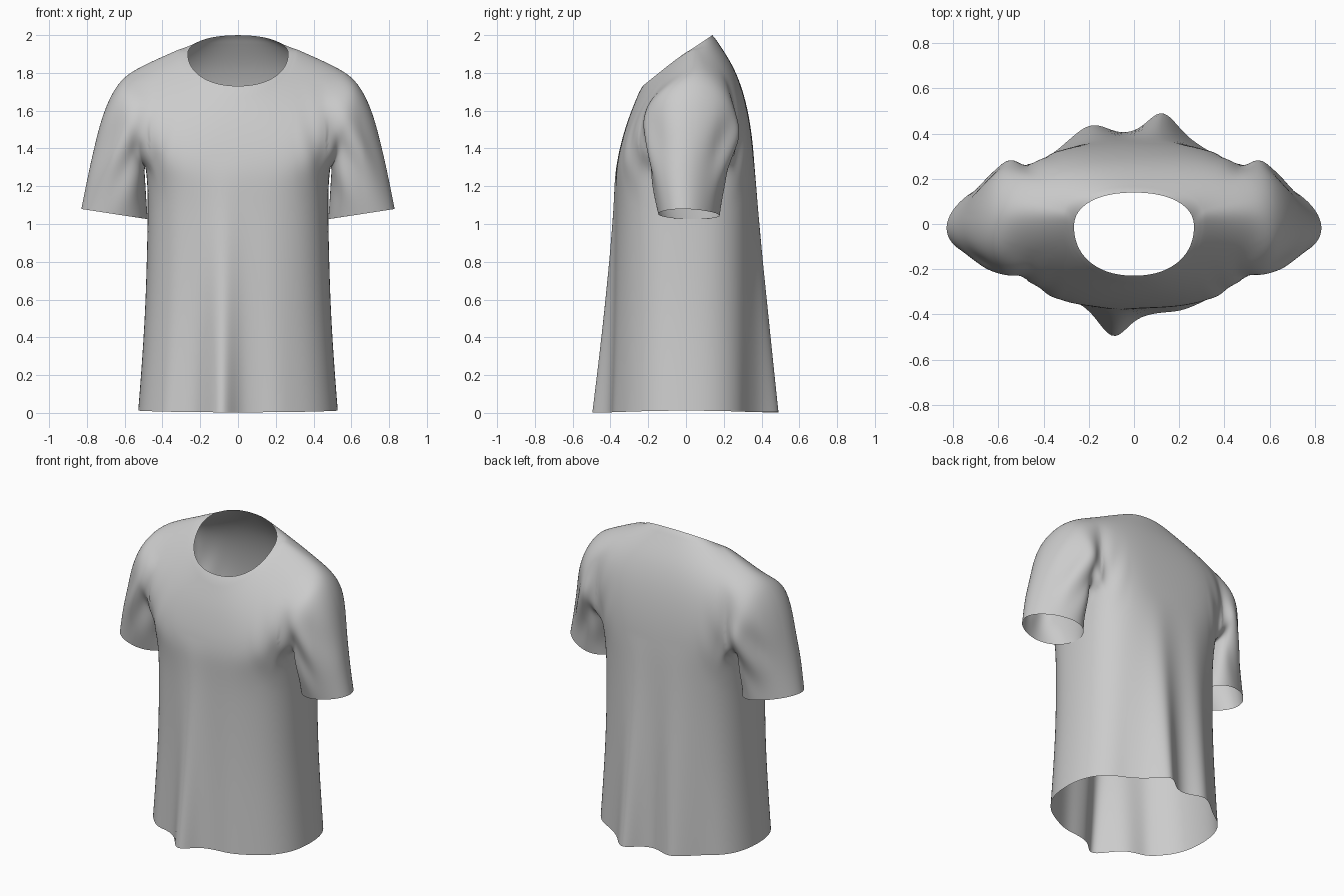
import bpy, bmesh
from math import sin, cos, pi, exp, radians, tanh

if "Cube" in bpy.data.objects:
    bpy.data.objects.remove(bpy.data.objects["Cube"])

# Torso rings, neck to hem: half width, front y, side y, back y, front z, side z, back z, roundness, slope power
RINGS = [
    (.267, -.230, -.01, .140, 1.73, 1.902, 2.00, 2.2, 1.05),
    (.287, -.245, .010, .158, 1.705, 1.915, 1.98, 2.2, 1.1),
    (.307, -.257, .025, .174, 1.68, 1.921, 1.955, 2.2, 1.15),
    (.320, -.265, .030, .188, 1.66, 1.922, 1.935, 2.25, 1.2),
    (.42, -.310, .035, .255, 1.55, 1.885, 1.83, 2.5, 1.3),
    (.53, -.345, .04, .305, 1.43, 1.840, 1.70, 2.8, 1.45),
    (.545, -.365, .04, .337, 1.34, 1.70, 1.56, 3.0, 1.6),
    (.53, -.374, .03, .356, 1.26, 1.53, 1.42, 3.0, 1.8),
    (.492, -.374, .02, .366, 1.18, 1.33, 1.28, 2.9, 2),
    (.478, -.372, .01, .371, 1.06, 1.18, 1.14, 2.7, 2),
    (.482, -.374, .00, .378, .85, .92, .90, 2.5, 2),
    (.492, -.378, .00, .388, .55, .56, .56, 2.4, 2),
    (.512, -.384, .00, .394, .25, .25, .25, 2.4, 2),
    (.531, -.390, .00, .398, .003, .012, .003, 2.4, 2),
]
TOP, BOTTOM, SIDE, HALF = 5, 8, 8, 3      # armhole patch in the torso grid
# Sleeve rings: top x, top z, underside x, underside z, front y, back y, narrowing of the outer side
SLEEVE = [
    (.622, 1.775, .495, 1.29, -.215, .298, .1),
    (.700, 1.64, .490, 1.23, -.205, .285, .2),
    (.755, 1.45, .485, 1.16, -.188, .260, .25),
    (.797, 1.26, .480, 1.09, -.165, .235, .3),
    (.833, 1.08, .474, 1.025, -.135, .218, .3),
]


def spow(v, e):
    return 0.0 if abs(v) < 1e-6 else abs(v) ** e * (1 if v > 0 else -1)


def ring_point(ring, i):
    w, yf, ys, yb, zf, zs, zb, n, p = ring
    t = radians(-90 + 11.25 * i)
    c, s = spow(cos(t), 2 / n), spow(sin(t), 2 / n)
    y = ys + (s * (yb - ys) if s > 0 else s * (ys - yf))
    z = zs + ((zb if s > 0 else zf) - zs) * abs(s) ** p
    return (w * c, y, z)


# Half of the torso, with the armhole left open
bm = bmesh.new()
grid = [[bm.verts.new(ring_point(r, i)) for i in range(17)] for r in RINGS]
for r in range(len(RINGS) - 1):
    for i in range(16):
        if TOP <= r < BOTTOM and SIDE - HALF <= i < SIDE + HALF:
            continue
        bm.faces.new((grid[r][i], grid[r][i + 1], grid[r + 1][i + 1], grid[r + 1][i]))

# Sleeve grown from the armhole edge
lo, hi = SIDE - HALF, SIDE + HALF
loop = [(TOP, i) for i in range(SIDE, hi + 1)]
loop += [(r, hi) for r in range(TOP + 1, BOTTOM)]
loop += [(BOTTOM, i) for i in range(hi, lo - 1, -1)]
loop += [(r, lo) for r in range(BOTTOM - 1, TOP, -1)]
loop += [(TOP, i) for i in range(lo, SIDE)]
prev = [grid[r][i] for r, i in loop]
n = len(prev)
for tx, tz, ux, uz, yf, yb, taper in SLEEVE:
    cur = []
    for j in range(n):
        a = 2 * pi * j / n
        k = (1 + cos(a)) / 2
        y = (yf + yb) / 2 + sin(a) * (1.06 - taper * k) * (yb - yf) / 2 - .2 * taper * k
        cur.append(bm.verts.new((ux + (tx - ux) * k, y, uz + (tz - uz) * k)))
    for j in range(n):
        m = (j + 1) % n
        bm.faces.new((prev[j], prev[m], cur[m], cur[j]))
    prev = cur
bmesh.ops.recalc_face_normals(bm, faces=bm.faces)
mesh = bpy.data.meshes.new("shirt")
bm.to_mesh(mesh)
bm.free()
shirt = bpy.data.objects.new("shirt", mesh)
bpy.context.collection.objects.link(shirt)
bpy.context.view_layer.objects.active = shirt
shirt.select_set(True)

# Mirror and smooth the cage
mir = shirt.modifiers.new("mirror", 'MIRROR')
mir.merge_threshold = .0005
sub = shirt.modifiers.new("smooth", 'SUBSURF')
sub.levels = sub.render_levels = 3
for name in ("mirror", "smooth"):
    bpy.ops.object.modifier_apply(modifier=name)


def bump(x, centre, width):
    return exp(-((x - centre) / width) ** 2)


# Hanging folds: centre x, width, depth
FRONT = [(-.09, .085, .11), (.04, .08, .012), (.20, .09, .012), (-.38, .05, .008), (-.26, .07, -.012)]
BACK = [(.125, .09, .10), (-.19, .10, .055), (.0, .05, .003), (.34, .07, -.012), (-.37, .07, -.01)]

bm = bmesh.new()
bm.from_mesh(shirt.data)
bm.normal_update()
moves = []
for v in bm.verts:
    x, y, z = v.co
    ax = abs(x)
    dy = d = 0
    on_sleeve = ax > .5 and z > 1.0
    if z < 1.35 and not on_sleeve:
        # Body folds spread towards the hem
        g = ((1.35 - z) / 1.35) ** 1.25
        face = min(1, abs(y) / .25)
        for c, w, a in (BACK if y > 0 else FRONT):
            dy += a * bump(x, c * (.85 + .15 * g), w) * g * face * (1 if y > 0 else -1)
    if ax > .47 and 1.03 < z < 1.75:
        # Sleeve creases run diagonally out of the armpit and fade on the outer side
        f = bump(z, 1.38, .2) * min(1, (ax - .47) / .06) * max(0, min(1, (.78 - ax) / .12))
        f *= min(1, abs(y - .04) / .12)
        d = .010 * f * sin(34 * (ax - .5) + 17 * (z - 1.3) + (2 if x > 0 else 2.6) + .8 * tanh((y - .04) / .05))
    elif ax > .3 and 1.1 < z < 1.75:
        # Light pull lines beside the armhole
        d = .004 * bump(z, 1.42, .2) * min(1, (ax - .3) / .1) * sin(40 * ax + 14 * z)
    moves.append((v, v.normal * d, dy))
for v, off, dy in moves:
    v.co += off
    v.co.y += dy
bm.to_mesh(shirt.data)
bm.free()
bpy.ops.object.shade_smooth()
